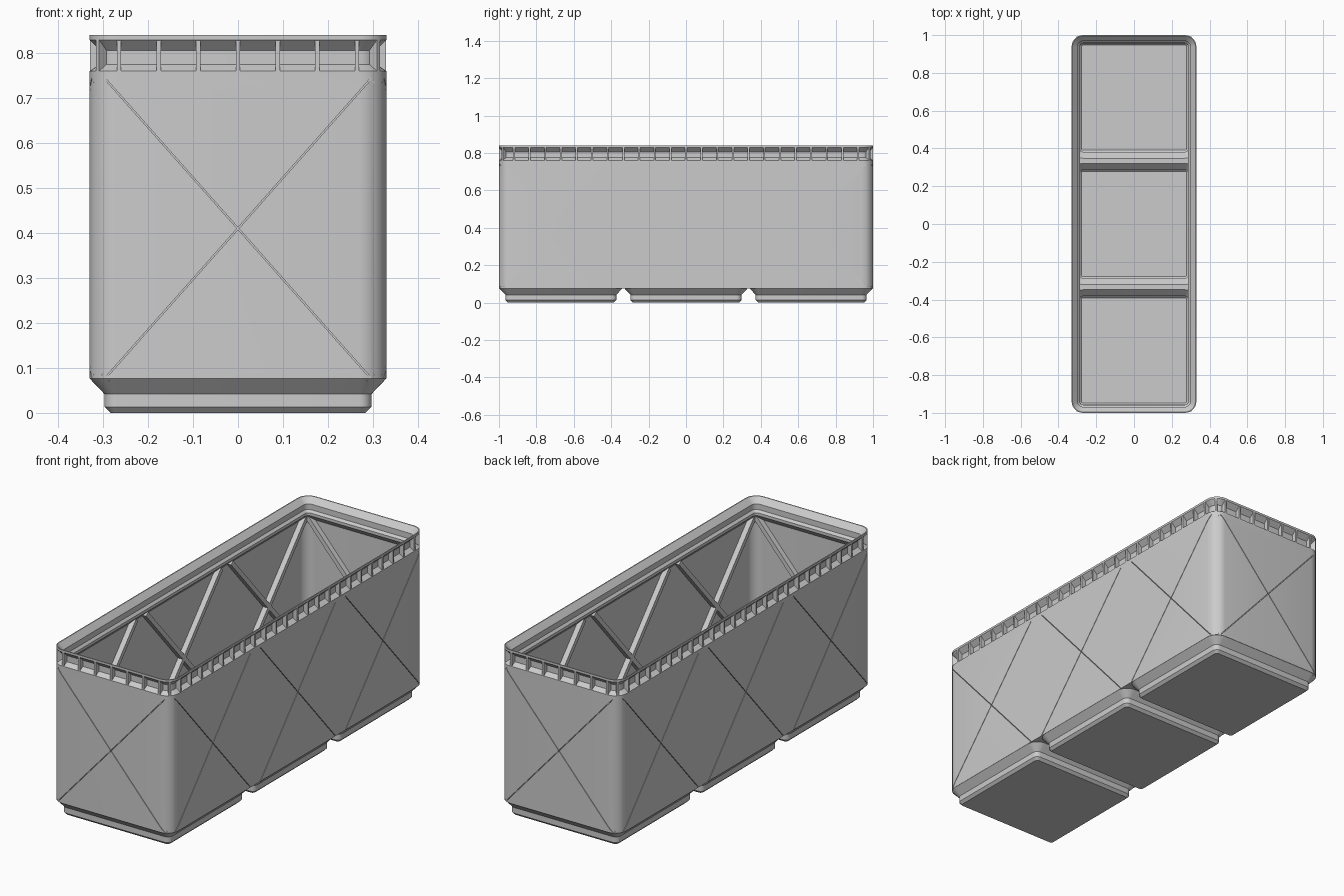
import bpy, bmesh, math
from mathutils import Matrix, Vector

if "Cube" in bpy.data.objects:
    bpy.data.objects.remove(bpy.data.objects["Cube"])

HX, HY, R = 0.33, 1.0, 0.06        # outer half sizes and corner radius
PITCH = 0.669                      # spacing of the three feet / cells
CELLS = (-PITCH, 0.0, PITCH)

grey = bpy.data.materials.new("light_grey")
grey.diffuse_color = (0.6, 0.6, 0.6, 1)
grey.use_nodes = True
grey.node_tree.nodes["Principled BSDF"].inputs["Base Color"].default_value = grey.diffuse_color


def finish(name, bm):
    bmesh.ops.recalc_face_normals(bm, faces=bm.faces)
    me = bpy.data.meshes.new(name)
    bm.to_mesh(me)
    bm.free()
    ob = bpy.data.objects.new(name, me)
    bpy.context.collection.objects.link(ob)
    me.materials.append(grey)
    shade(me)
    return ob


def shade(me):
    me.shade_smooth()
    me.set_sharp_from_angle(angle=math.radians(28))


def ring(bm, hx, hy, r, z, cy=0.0, seg=7):
    """Rounded rectangle of vertices."""
    vs = []
    for k, (sx, sy) in enumerate(((1, 1), (-1, 1), (-1, -1), (1, -1))):
        for i in range(seg + 1):
            a = math.pi / 2 * (k + i / seg)
            vs.append(bm.verts.new((sx * (hx - r) + r * math.cos(a),
                                    cy + sy * (hy - r) + r * math.sin(a), z)))
    return vs


def loft(bm, profile, hx, hy, cy=0.0, closed=False):
    """Sweep a profile of (inset, z) points around a rounded rectangle."""
    rings = [ring(bm, hx - d, hy - d, max(R - d, 0.004), z, cy) for d, z in profile]
    pairs = list(zip(rings, rings[1:]))
    if closed:
        pairs.append((rings[-1], rings[0]))
    for a, b in pairs:
        n = len(a)
        for i in range(n):
            j = (i + 1) % n
            bm.faces.new((a[i], a[j], b[j], b[i]))
    return rings


def cut(ob, cutter):
    """Boolean difference, applied."""
    cutter.hide_render = True
    mod = ob.modifiers.new("cut", 'BOOLEAN')
    mod.object, mod.operation, mod.solver = cutter, 'DIFFERENCE', 'EXACT'
    mod.use_self = True
    dg = bpy.context.evaluated_depsgraph_get()
    me = bpy.data.meshes.new_from_object(ob.evaluated_get(dg))
    ob.modifiers.clear()
    ob.data = me
    shade(me)
    bpy.data.objects.remove(cutter)


def diagonals(name, width, near, far):
    """Crossed bars on every wall panel, from depth near to far behind the wall."""
    bm = bmesh.new()
    panels = [(0, 0, -HY, -90), (0, 0, HY, 90)]
    panels += [(s * HX, c, 0, 0 if s > 0 else 180) for s in (1, -1) for c in CELLS]
    length = math.hypot(0.59, 0.665)
    tilt = math.atan2(0.665, 0.59)
    for px, cy, ey, ang in panels:
        loc = Matrix.Translation((px, cy + ey, 0.41))
        for s in (1, -1):
            m = (loc @ Matrix.Rotation(math.radians(ang), 4, 'Z')
                 @ Matrix.Translation((-(near + far) / 2, 0, 0))
                 @ Matrix.Rotation(s * tilt, 4, 'X')
                 @ Matrix.Diagonal((far - near, length, width, 1)))
            bmesh.ops.create_cube(bm, size=1, matrix=m)
    return finish(name, bm)


# Thin outer wall with stacking lip: one closed section swept around
bm = bmesh.new()
loft(bm, [(0, 0.076), (0, 0.76), (0.023, 0.775), (0.023, 0.806), (0, 0.829),
          (0, 0.84), (0.005, 0.84), (0.032, 0.813), (0.032, 0.785),
          (0.043, 0.774), (0.043, 0.76), (0.0095, 0.727), (0.0095, 0.076)],
     HX, HY, closed=True)
wall = finish("bin_wall", bm)

# Fine crossed slits on the outside, stiffening ribs on the inside
cut(wall, diagonals("slit_cutter", 0.003, -0.01, 0.008))
diagonals("inner_ribs", 0.022, 0.0085, 0.036)

# Hollow feet: outer shell and inner shell joined at the top edge
for n, c in enumerate(CELLS):
    bm = bmesh.new()
    rings = loft(bm, [(0.046, 0), (0.033, 0.013), (0.033, 0.0415), (0, 0.076),
                      (0.0075, 0.082), (0.0425, 0.046), (0.0425, 0.018),
                      (0.051, 0.0095)], 0.3295, 0.3295, c)
    bm.faces.new(rings[0])
    bm.faces.new(rings[-1])
    finish(f"foot_{n + 1}", bm)

# Ridge plate filling the gaps between the feet
bm = bmesh.new()
rings = loft(bm, [(0.003, 0.0765), (0.003, 0.083)], HX, HY)
for r in rings:
    bm.faces.new(r)
ridge = finish("floor_ridges", bm)
bm = bmesh.new()
for c in CELLS:
    rings = loft(bm, [(0.0085, 0.05), (0.0085, 0.12)], 0.3295, 0.3295, c)
    for r in rings:
        bm.faces.new(r)
cut(ridge, finish("ridge_cutter", bm))

# Small upright dividers making the row of pockets under the rim
bm = bmesh.new()
SECTION = ((0.0005, 0.758), (0.0005, 0.831), (0.026, 0.806), (0.026, 0.774))


def divider(x, y, ang):
    out = Vector((math.cos(ang), math.sin(ang), 0))
    side = Vector((-out.y, out.x, 0)) * 0.005
    base = Vector((x, y, 0))
    ends = [[bm.verts.new(base - out * d + side * s + Vector((0, 0, z)))
             for d, z in SECTION] for s in (-1, 1)]
    for e in ends:
        bm.faces.new(e)
    for i in range(4):
        j = (i + 1) % 4
        bm.faces.new((ends[0][i], ends[0][j], ends[1][j], ends[1][i]))


for s in (1, -1):
    for k in range(-3, 4):
        divider(k * 0.0882, s * HY, s * math.pi / 2)
    for k in range(-11, 12):
        divider(s * HX, k * PITCH / 8, 0 if s > 0 else math.pi)
    for t in (1, -1):
        q = R * math.sqrt(0.5)
        divider(s * (HX - R + q), t * (HY - R + q), math.atan2(t, s))
finish("rim_dividers", bm)
